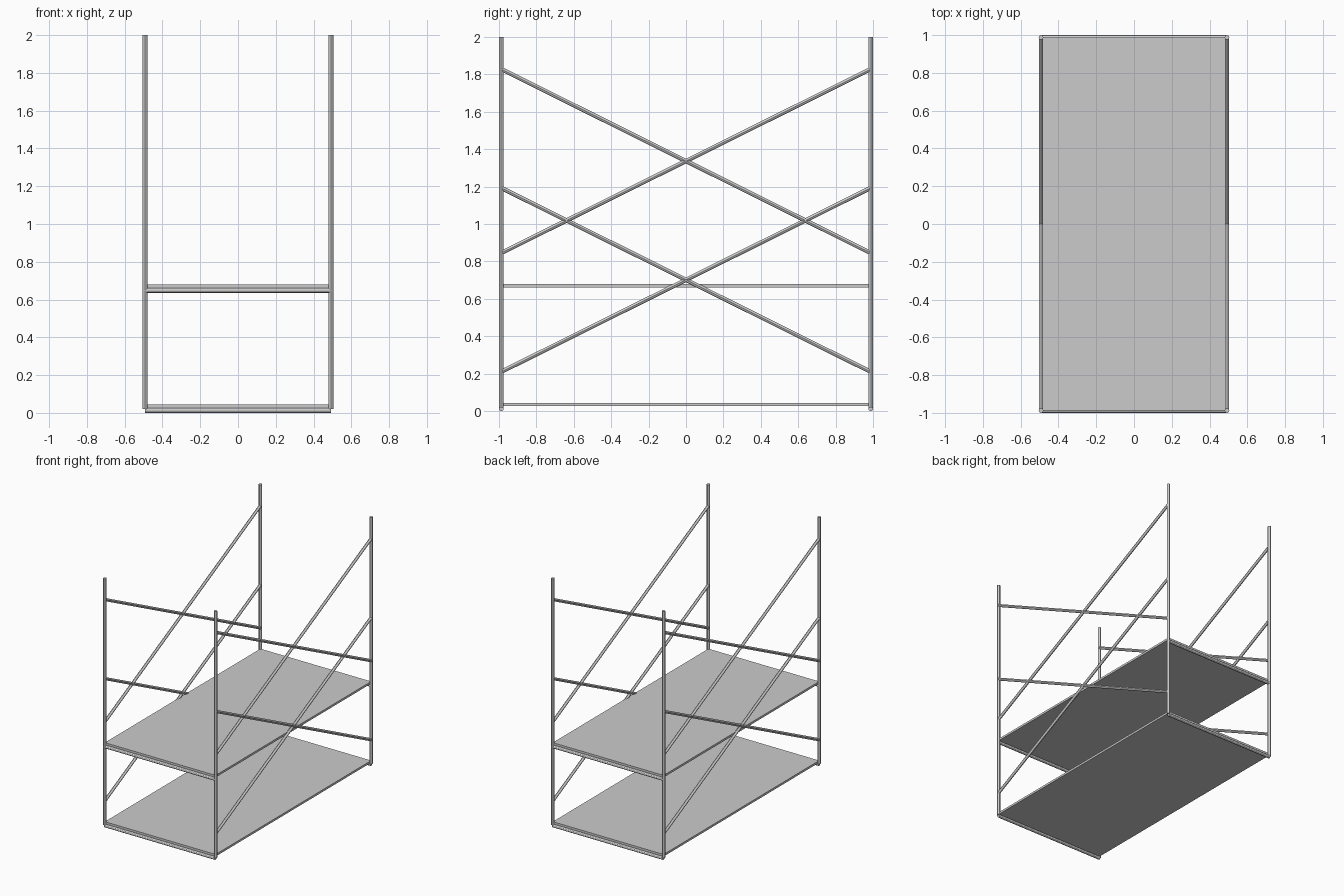
import bpy
from mathutils import Vector

if "Cube" in bpy.data.objects:
    bpy.data.objects.remove(bpy.data.objects["Cube"])

R = 0.0125          # tube radius
X, Y = 0.492, 0.9875  # tube centre lines
LEVEL = 0.635       # height between storeys


def tube(name, a, b, r=R):
    a, b = Vector(a), Vector(b)
    d = b - a
    bpy.ops.mesh.primitive_cylinder_add(vertices=12, radius=r, depth=d.length,
                                        location=(a + b) / 2)
    ob = bpy.context.object
    ob.name = name
    ob.rotation_euler = d.to_track_quat('Z', 'Y').to_euler()
    bpy.ops.object.shade_smooth_by_angle()
    return ob


# corner posts
for sx in (-1, 1):
    for sy in (-1, 1):
        tube("corner_post", (sx * X, sy * Y, 0.02), (sx * X, sy * Y, 2.0))

for level in (0, 1):
    z = level * LEVEL
    # crossbars under the deck ends
    for sy in (-1, 1):
        tube("deck_crossbar", (-X, sy * Y, z + R), (X, sy * Y, z + R))

    # deck board resting on the crossbars
    bpy.ops.mesh.primitive_cube_add(size=1, location=(0, 0, z + 0.035))
    deck = bpy.context.object
    deck.name = "deck_board"
    deck.scale = (2 * X, 2 * Y, 0.017)

    # crossed side braces
    for sx in (-1, 1):
        for s in (-1, 1):
            tube("side_brace", (sx * X, -s * Y, z + 0.21),
                 (sx * X, s * Y, z + 1.193), 0.0115)
